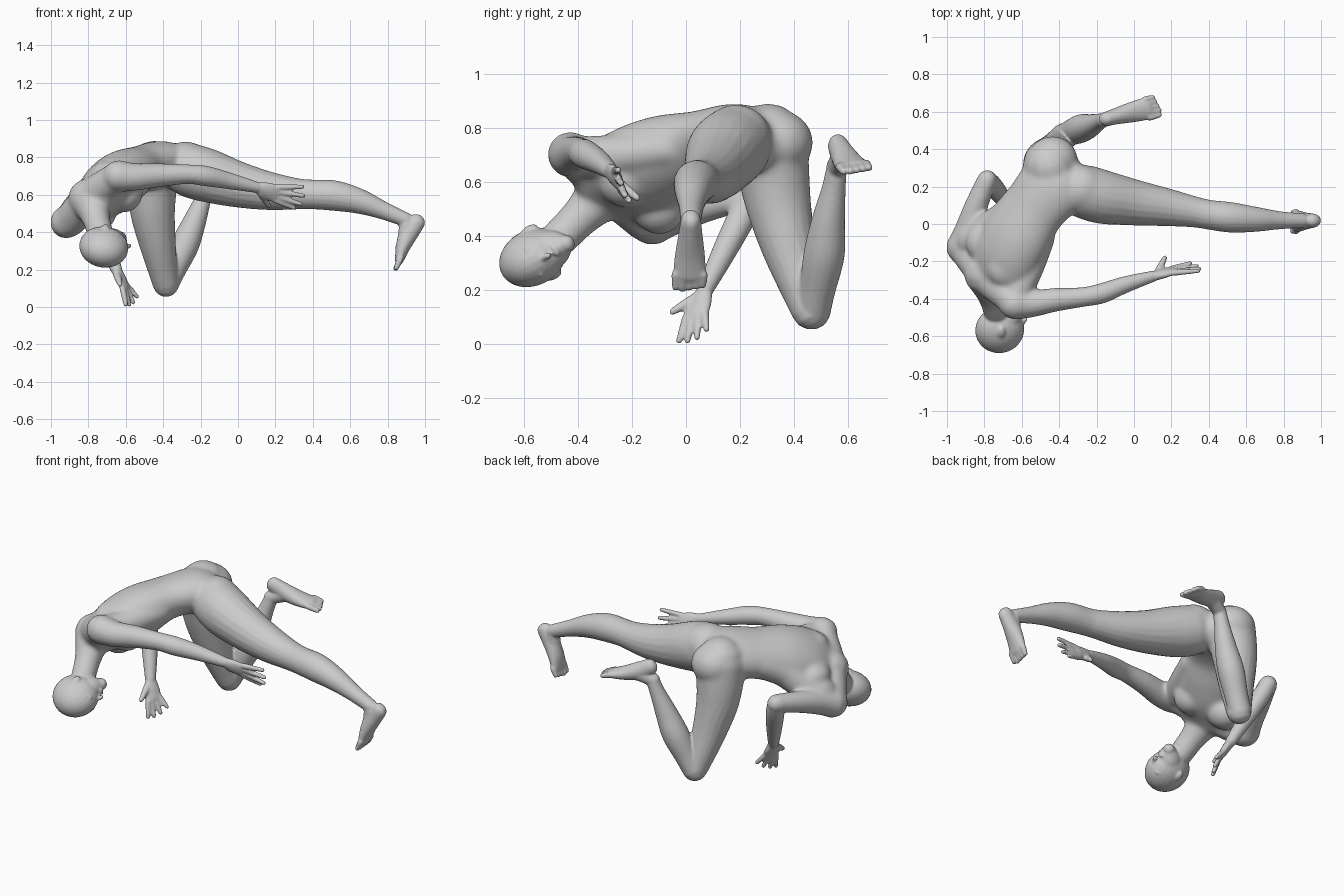
import bpy, bmesh
from math import sin, cos, pi, radians
from mathutils import Vector as V, Matrix

bm = bmesh.new()


def spline(st, n=5):
    """Catmull-Rom through rows of (x, y, z, half_width, half_depth)."""
    p = [st[0]] + list(st) + [st[-1]]
    out = []
    for i in range(1, len(p) - 2):
        for k in range(n):
            t = k / n
            out.append([0.5 * (2 * b + (c - a) * t + (2 * a - 5 * b + 4 * c - d) * t * t
                               + (3 * b - a - 3 * c + d) * t ** 3)
                        for a, b, c, d in zip(p[i - 1], p[i], p[i + 1], p[i + 2])])
    return out + [list(st[-1])]


def loft(st, s0=(0, 0, 1), s1=None, seg=20):
    """Closed elliptical tube with round ends; s0/s1 give the width direction."""
    rows = spline(st)
    s0, s1 = V(s0), V(s1 or s0)
    rings = []
    m = len(rows) - 1
    for i, r in enumerate(rows):
        t = (V(rows[min(i + 1, m)][:3]) - V(rows[max(i - 1, 0)][:3])).normalized()
        s = s0.lerp(s1, i / m)
        s = (s - t * s.dot(t)).normalized()
        rings.append((V(r[:3]), s, t.cross(s), t, r[3], r[4]))

    def cap(R, sign):
        c, s, d, t, a, b = R
        return [(c + t * sign * min(a, b) * sin(q), s, d, t, a * cos(q), b * cos(q))
                for q in (radians(30), radians(58), radians(80))]
    rings = cap(rings[0], -1)[::-1] + rings + cap(rings[-1], 1)
    loops = [[bm.verts.new(c + s * a * cos(2 * pi * k / seg) + d * b * sin(2 * pi * k / seg))
              for k in range(seg)] for c, s, d, t, a, b in rings]
    for A, B in zip(loops, loops[1:]):
        for k in range(seg):
            j = (k + 1) % seg
            bm.faces.new((A[k], A[j], B[j], B[k]))
    bm.faces.new(loops[0][::-1])
    bm.faces.new(loops[-1])


def limb(*st):
    loft([(*p[:3], p[3], p[3]) for p in st])


def blob(c, r, axes=None):
    """Ellipsoid with radii r along the given axes."""
    M = Matrix(axes or ((1, 0, 0), (0, 1, 0), (0, 0, 1))).transposed().to_4x4()
    bmesh.ops.create_uvsphere(bm, u_segments=24, v_segments=16, radius=1,
                              matrix=Matrix.Translation(c) @ M @ Matrix.Diagonal((*r, 1)))


def hand(wrist, knuckle, spread, tips, thumb):
    w, k, s = V(wrist), V(knuckle), V(spread).normalized()
    loft([(*w, .03, .026), (*w.lerp(k, .5), .046, .024), (*k, .05, .018)], s)
    for i, t in enumerate(tips):
        a = k + s * (i - 1.5) * .025
        mid = a.lerp(V(t), .5)
        limb((*a, .016), (*mid, .0145), (*t, .012))
    a = w.lerp(k, .25) - s * .025
    limb((*a, .021), (*a.lerp(V(thumb), .55), .018), (*thumb, .013))


def foot(heel, toe, side, ankle):
    h, t, s = V(heel), V(toe), V(side).normalized()
    d = t - h
    n = d.cross(s).normalized()
    if n.dot(V(ankle) - (h + t) / 2) < 0:
        n = -n                                   # n points to the instep
    st = [(.02, .038, .046, .0), (.25, .045, .05, .010), (.55, .056, .040, .008), (.82, .062, .024, -.006)]
    loft([(*(h + d * f + n * o), a, b) for f, a, b, o in st], s)
    loft([(*V(ankle), .038, .04), (*(h + d * .3 + n * .02), .042, .048), (*(h + d * .62 + n * .01), .042, .034)], s)
    for i in range(5):
        o = (i - 2) * .025
        a = h + d * .8 + s * o - n * .008
        e = h + d * (1 - .018 * abs(i - 1)) + s * o - n * .01
        limb((*a, .018), (*e, .014))


# torso: pelvis, waist, ribs, chest
hip_side, sh_side = (.75, -.62, .12), (.56, -.63, .54)
loft([(-.37, .26, .735, .16, .11), (-.43, .21, .76, .188, .125), (-.54, .075, .735, .175, .122),
      (-.62, -.06, .69, .195, .148), (-.69, -.18, .635, .205, .148), (-.76, -.275, .58, .19, .11)],
     hip_side, sh_side, 32)
# side muscles, shoulder girdle, pectorals, shoulder blades, buttocks
limb((-.86, -.09, .52, .09), (-.775, -.02, .575, .085), (-.69, .04, .65, .085), (-.61, .14, .71, .08))
limb((-.62, -.36, .69, .08), (-.55, -.22, .70, .075), (-.49, -.07, .72, .07))
limb((-.65, -.41, .695, .08), (-.78, -.285, .59, .095), (-.90, -.14, .46, .088))
blob((-.61, -.225, .605), (.10, .10, .10))
blob((-.75, -.10, .505), (.10, .10, .10))
blob((-.69, -.23, .715), (.10, .11, .07))
blob((-.79, -.10, .61), (.11, .11, .075))
blob((-.28, .185, .765), (.13, .13, .12))
blob((-.435, .34, .745), (.135, .13, .12))

# upper arms and forearms
limb((-.64, -.425, .70, .086), (-.55, -.425, .695, .074), (-.42, -.405, .705, .063), (-.27, -.39, .71, .052),
     (-.17, -.37, .70, .054), (-.05, -.325, .675, .045), (.10, -.28, .64, .03))
limb((-.915, -.125, .455, .09), (-.89, -.05, .48, .077), (-.845, .09, .52, .063), (-.785, .235, .55, .053))
limb((-.785, .24, .55, .047), (-.755, .205, .47, .053), (-.70, .135, .33, .044), (-.65, .07, .20, .031))
hand((.10, -.28, .64), (.205, -.25, .605), (.1, -.3, .95),
     [(.30, -.21, .53), (.335, -.225, .55), (.35, -.24, .595), (.345, -.25, .643)], (.165, -.18, .54))
hand((-.65, .07, .20), (-.605, .035, .105), (.3, .85, .2),
     [(-.60, -.025, .012), (-.58, .005, .012), (-.56, .04, .025), (-.54, .075, .055)], (-.63, -.05, .12))

# stretched leg
limb((-.27, .175, .735, .145), (-.17, .145, .705, .145), (0, .115, .655, .123), (.17, .09, .62, .102),
     (.32, .065, .605, .083), (.40, .05, .602, .079), (.52, .035, .595, .081), (.65, .025, .565, .067),
     (.78, .02, .515, .048), (.90, .018, .465, .039))
foot((.96, .018, .462), (.835, .012, .21), (0, 1, 0), (.90, .018, .465))

# folded leg: thigh, then shin
limb((-.45, .305, .745, .145), (-.46, .325, .62, .134), (-.455, .345, .50, .12), (-.43, .385, .34, .098),
     (-.40, .435, .19, .078), (-.385, .46, .125, .071))
limb((-.385, .468, .120, .066), (-.345, .485, .20, .067), (-.285, .51, .33, .076), (-.235, .525, .45, .063),
     (-.19, .545, .57, .045), (-.165, .555, .64, .039))
foot((-.155, .56, .735), (.125, .632, .632), (-.25, .95, .1), (-.165, .555, .65))

# head in its own frame: F forward, L left, U up
U = V((-.05, -.88, -.47)).normalized()
F = V((.98, -.0, -.17))
F = (F - U * F.dot(U)).normalized()
L = U.cross(F)
frame = (F, L, U)
H = V((-.712, -.55, .328))


def hp(f, l, u):
    return H + F * f + L * l + U * u


blob(hp(-.005, 0, .018), (.132, .103, .13), frame)           # cranium
loft([(*hp(f, 0, u), a, b) for u, f, a, b in
      [(-.118, .078, .034, .034), (-.09, .058, .06, .058), (-.055, .036, .076, .084),
       (-.015, .012, .086, .108), (.02, .002, .09, .116)]], L, seg=28)
limb((*hp(.112, 0, .0), .007), (*hp(.122, 0, -.024), .010), (*hp(.130, 0, -.042), .013))  # nose
blob(hp(.112, 0, -.072), (.008, .024, .007), frame)          # lips
blob(hp(.107, 0, -.083), (.008, .019, .007), frame)
blob(hp(.096, 0, -.112), (.014, .022, .016), frame)          # chin
for sgn in (-1, 1):
    blob(hp(.101, sgn * .036, .016), (.014, .032, .009), frame)   # brow
    blob(hp(.096, sgn * .036, -.008), (.013, .015, .007), frame)  # eye
    blob(hp(-.012, sgn * .096, -.018), (.022, .016, .034), frame)  # ear
# neck
limb((-.80, -.27, .58, .11), (-.775, -.335, .525, .09), (-.755, -.40, .46, .073), (-.735, -.47, .39, .068))

# fuse all parts into one smooth skin
bmesh.ops.recalc_face_normals(bm, faces=bm.faces)
me = bpy.data.meshes.new("human_figure")
bm.to_mesh(me)
bm.free()
body = bpy.data.objects.new("human_figure", me)
bpy.context.collection.objects.link(body)
bpy.context.view_layer.objects.active = body
body.select_set(True)
rm = body.modifiers.new("fuse", 'REMESH')
rm.mode = 'VOXEL'
rm.voxel_size = .007
bpy.ops.object.modifier_apply(modifier="fuse")

# blend the muscles of the trunk more strongly than hands, feet and face
trunk = body.vertex_groups.new(name="trunk")
for v in body.data.vertices:
    w = max(min(1, (r - (v.co - V(c)).length) / .08) for c, r in
            (((-.38, .23, .72), .34), ((-.55, .05, .68), .34), ((-.70, -.18, .60), .36)))
    w = min(w, max(0, ((v.co - H).length - .16) / .06))
    if w > 0:
        trunk.add([v.index], w, 'REPLACE')
for name, its, grp in (("blend", 50, "trunk"), ("soften", 4, "")):
    sm = body.modifiers.new(name, 'SMOOTH')
    sm.factor = .5
    sm.iterations = its
    sm.vertex_group = grp
    bpy.ops.object.modifier_apply(modifier=name)
bpy.ops.object.shade_smooth()
